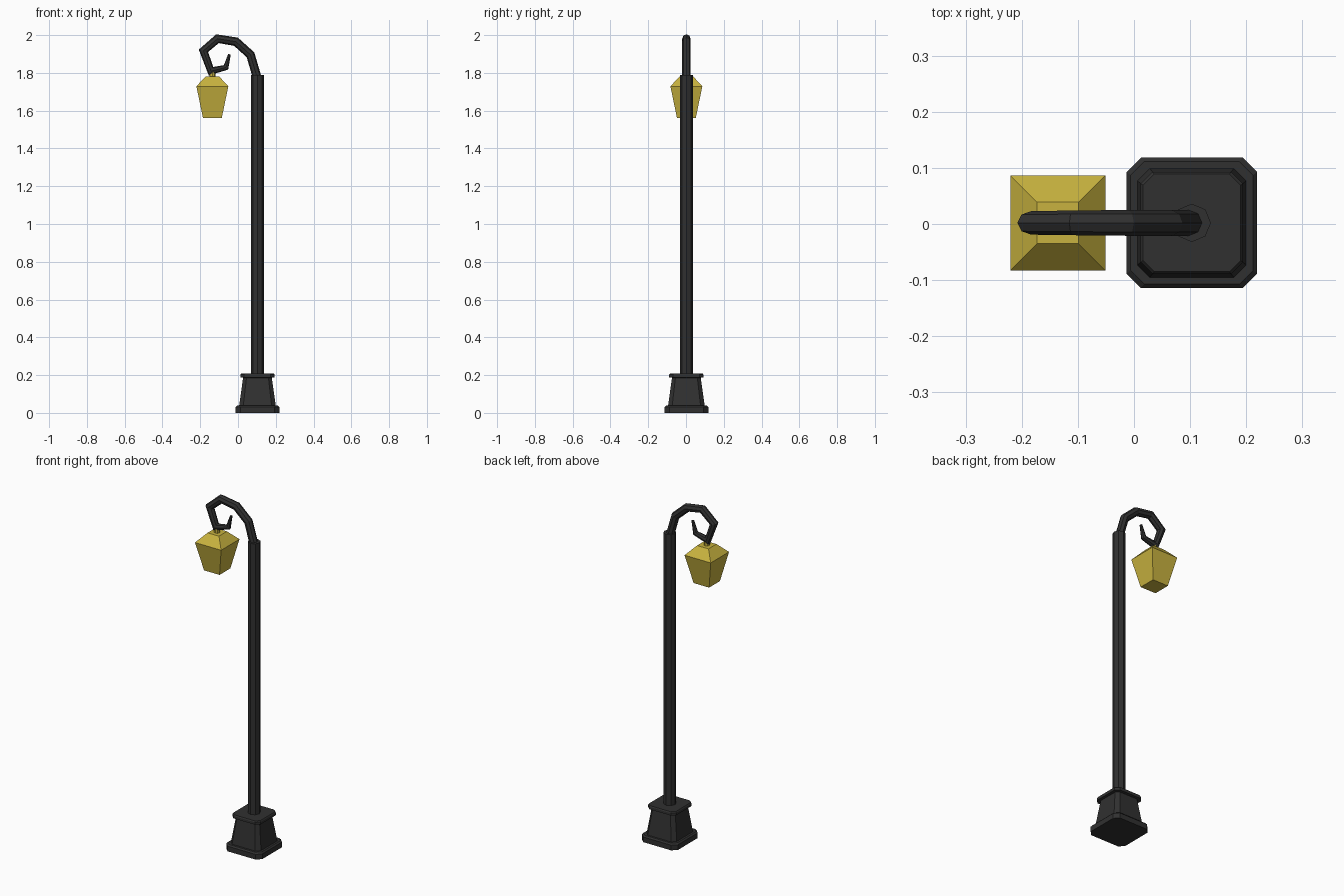
import bpy, bmesh, math
from mathutils import Vector

if "Cube" in bpy.data.objects:
    bpy.data.objects.remove(bpy.data.objects["Cube"])

CY = 0.002
POLE_X, LAMP_X = 0.103, -0.1357


def material(name, rgb):
    m = bpy.data.materials.new(name)
    m.diffuse_color = (*rgb, 1)
    m.use_nodes = True
    m.node_tree.nodes["Principled BSDF"].inputs["Base Color"].default_value = m.diffuse_color
    return m


IRON = material("dark_iron", (0.03, 0.03, 0.03))
GOLD = material("gold_glass", (0.58, 0.45, 0.05))


def loft(name, rings, mat):
    """Skin a list of equal-length point rings and cap both ends."""
    bm = bmesh.new()
    loops = [[bm.verts.new(p) for p in r] for r in rings]
    n = len(loops[0])
    for a, b in zip(loops, loops[1:]):
        for i in range(n):
            j = (i + 1) % n
            bm.faces.new((a[i], a[j], b[j], b[i]))
    bm.faces.new(loops[0][::-1])
    bm.faces.new(loops[-1])
    bmesh.ops.recalc_face_normals(bm, faces=bm.faces)
    me = bpy.data.meshes.new(name)
    bm.to_mesh(me)
    bm.free()
    me.materials.append(mat)
    ob = bpy.data.objects.new(name, me)
    bpy.context.collection.objects.link(ob)
    return ob


def chamfered_square(x, h, c, z):
    k = h - c
    pts = [(h, -k), (h, k), (k, h), (-k, h), (-h, k), (-h, -k), (-k, -h), (k, -h)]
    return [(x + px, CY + py, z) for px, py in pts]


def polygon(x, r, z, n=8, turn=0.0):
    angles = [turn + 2 * math.pi * i / n for i in range(n)]
    return [(x + r * math.cos(a), CY + r * math.sin(a), z) for a in angles]


# Pedestal: foot slab, tapered body, cap slab (half width, chamfer, height)
pedestal = [(0.1165, 0.026, 0), (0.1165, 0.026, 0.03), (0.109, 0.024, 0.038),
            (0.097, 0.022, 0.038), (0.076, 0.018, 0.186), (0.091, 0.021, 0.188),
            (0.091, 0.021, 0.202), (0.087, 0.02, 0.208)]
loft("pedestal", [chamfered_square(POLE_X, h, c, z) for h, c, z in pedestal], IRON)

# Pole
loft("pole", [polygon(POLE_X, 0.034, z) for z in (0.2, 1.79)], IRON)

# Hook: mitred octagonal tube along a flat path (x, z, radius)
path = [(0.106, 1.76, 0.023), (0.066, 1.896, 0.023), (-0.0106, 1.965, 0.023),
        (-0.1086, 1.981, 0.022), (-0.183, 1.917, 0.021), (-0.143, 1.809, 0.019),
        (-0.0636, 1.829, 0.014), (-0.045, 1.899, 0.007)]
points = [Vector((x, z)) for x, z, _ in path]
rings = []
for i, (x, z, r) in enumerate(path):
    before = (points[i] - points[max(i - 1, 0)]) if i else points[1] - points[0]
    after = (points[i + 1] - points[i]) if i < len(path) - 1 else before
    before, after = before.normalized(), after.normalized()
    t = (before + after).normalized()
    side = Vector((-t.y, t.x)) / t.dot(after)
    ring = []
    for k in range(8):
        a = 2 * math.pi * k / 8
        d = side * r * math.cos(a)
        ring.append((x + d.x, CY + r * math.sin(a), z + d.y))
    rings.append(ring)
loft("hook", rings, IRON)

# Lantern: tapered square body with a hipped roof
lantern = [(0.05, 1.5625), (0.0845, 1.729), (0.037, 1.78)]
loft("lantern", [polygon(LAMP_X, h * math.sqrt(2), z, 4, math.pi / 4)
                 for h, z in lantern], GOLD)

# Small stem joining lantern and hook
loft("lantern_stem", [polygon(LAMP_X, 0.016, z) for z in (1.775, 1.802)], GOLD)
